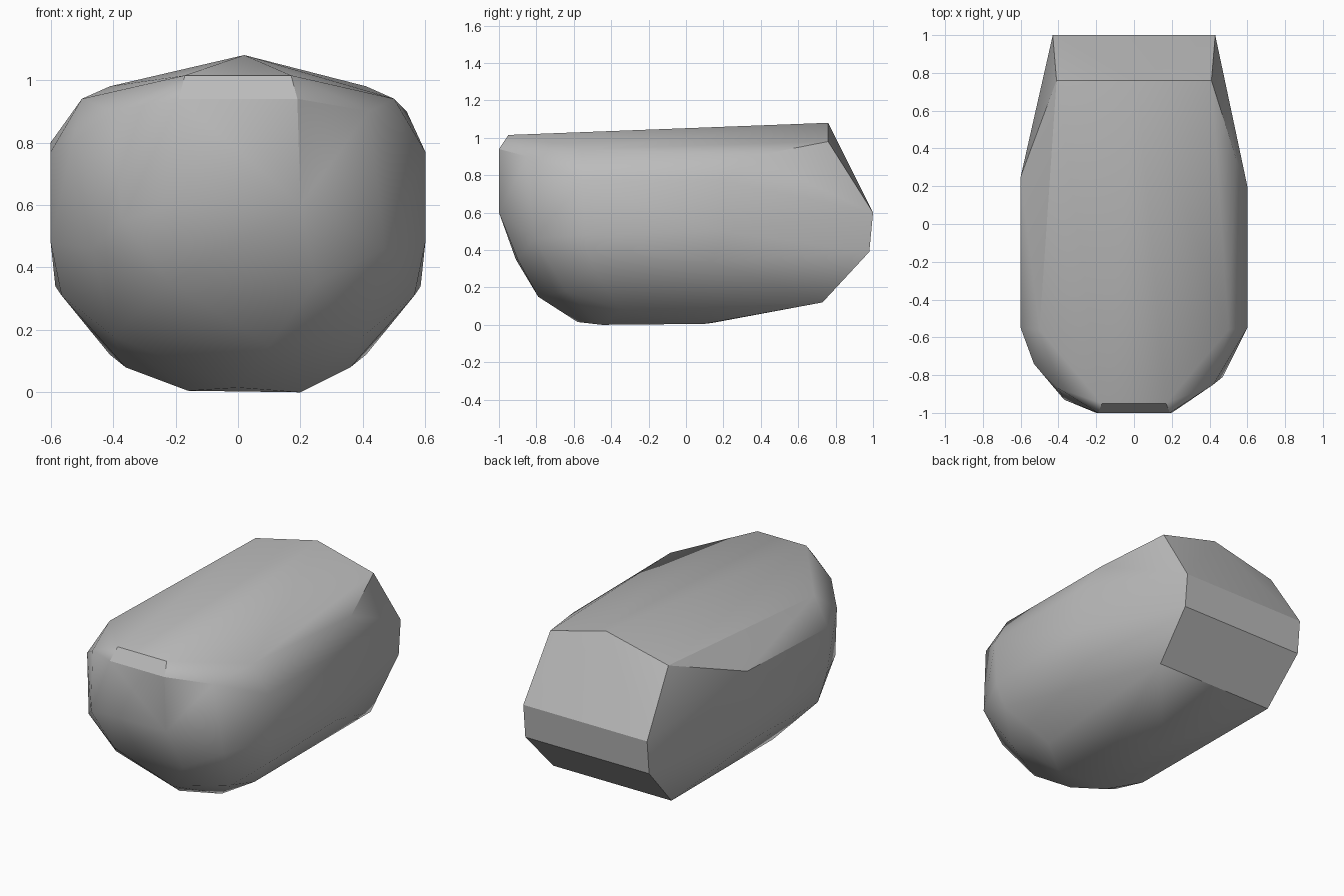
import bpy
import bmesh
import math

default_cube = bpy.data.objects.get("Cube")
if default_cube:
    bpy.data.objects.remove(default_cube, do_unlink=True)


def make_material(name, colour):
    material = bpy.data.materials.new(name)
    material.use_nodes = True
    material.diffuse_color = colour
    material.node_tree.nodes["Principled BSDF"].inputs["Base Color"].default_value = colour
    return material


def mirrored(points):
    """Return every point together with its copy on the other side."""
    return [(side * x, y, z) for x, y, z in points for side in (1, -1)]


# Wedge-shaped tail with a ridged top
tail = mirrored([(.43, 1, .6), (.43, .98, .39), (.41, .73, .12), (.41, .76, .98)])
tail += [(.02, .76, 1.08)]

# Blunt nose with a chamfered upper lip
nose = mirrored([(.19, -1, .94), (.2, -1, .6), (.17, -.95, 1.015)])
nose += [(.25, -.9, .35), (-.22, -.91, .35), (.1, -.79, .15)]

# Rounded cheeks between nose and flanks
cheeks = mirrored([(.47, -.81, .46), (.4, -.64, .18)])
cheeks += [(.42, -.85, .9), (-.4, -.87, .9), (-.53, -.74, .8), (-.37, -.93, .55)]

# Flat flanks and sloping shoulders
flanks = mirrored([(.6, -.55, .77), (.6, -.54, .48), (.6, .2, .5), (.5, -.56, .94),
                   (.585, .14, .34), (.565, -.5, .31)])
flanks += [(.6, .2, .77), (.54, .35, .9), (-.6, .25, .8)]

# Shallow belly
belly = mirrored([(.36, -.35, .08)])
belly += [(.2, -.45, 0), (.2, .1, .005), (-.16, -.45, .005), (-.1, .14, .01), (0, -.58, .015)]

# Faceted body stretched tightly over all the corner points
bm = bmesh.new()
for point in tail + nose + cheeks + flanks + belly:
    bm.verts.new(point)
hull = bmesh.ops.convex_hull(bm, input=bm.verts[:])
inner = {g for g in hull["geom_interior"] + hull["geom_unused"]
         if isinstance(g, bmesh.types.BMVert)}
bmesh.ops.delete(bm, geom=list(inner), context="VERTS")
bmesh.ops.recalc_face_normals(bm, faces=bm.faces[:])
mesh = bpy.data.meshes.new("body")
bm.to_mesh(mesh)
bm.free()

body = bpy.data.objects.new("body", mesh)
bpy.context.collection.objects.link(body)
mesh.materials.append(make_material("plain grey", (.5, .5, .5, 1)))

# Soft shading across the shallow edges, crisp rims around the tail and lip
bpy.ops.object.select_all(action="DESELECT")
body.select_set(True)
bpy.context.view_layer.objects.active = body
bpy.ops.object.shade_smooth_by_angle(angle=math.radians(30))
